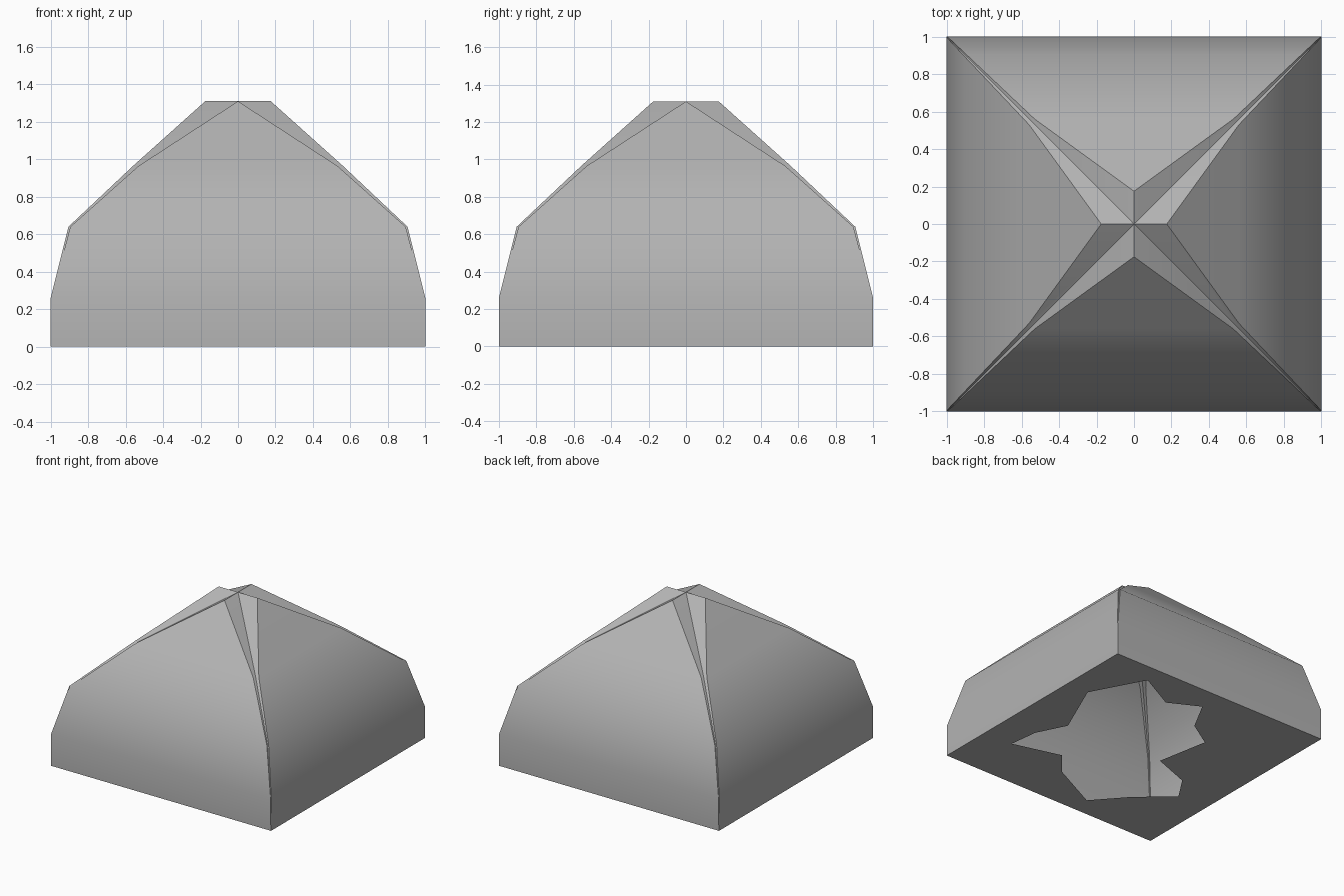
import bpy, bmesh
from mathutils import Matrix, Vector
from math import pi

cube = bpy.data.objects.get("Cube")
if cube:
    bpy.data.objects.remove(cube, do_unlink=True)

GREY = (0.45, 0.45, 0.45, 1)
grey = bpy.data.materials.new("plain_grey")
grey.use_nodes = True
grey.diffuse_color = GREY
grey.node_tree.nodes["Principled BSDF"].inputs["Base Color"].default_value = GREY


def finish(bm, name):
    mesh = bpy.data.meshes.new(name)
    bm.to_mesh(mesh)
    bm.free()
    mesh.materials.append(grey)
    obj = bpy.data.objects.new(name, mesh)
    bpy.context.collection.objects.link(obj)
    return obj


# Wall profile: distance from centre, height, half width of the panel
PROFILE = [(1, 0, 0.998), (1, 0.26, 0.996), (0.905, 0.64, 0.895),
           (0.56, 0.965, 0.53), (0.175, 1.31, 0)]
TOP = PROFILE[-1][1]

# Four curved panels, joined by narrow valleys along the diagonals
bm = bmesh.new()
for side in range(4):
    turn = Matrix.Rotation(side * pi / 2, 3, 'Z')
    next_turn = Matrix.Rotation((side + 1) * pi / 2, 3, 'Z')
    rows = []
    for dist, z, width in PROFILE:
        points = [turn @ Vector((-width, -dist, z)),
                  turn @ Vector((width, -dist, z)),
                  turn @ Vector((width, -width, z)),
                  next_turn @ Vector((-width, -dist, z))]
        rows.append([bm.verts.new(p) for p in points])
    for low, high in zip(rows, rows[1:]):
        for i in range(3):
            bm.faces.new((low[i], low[i + 1], high[i + 1], high[i]))
bmesh.ops.remove_doubles(bm, verts=bm.verts, dist=0.0005)

# Panels are smooth up their curve; ridges and valleys stay sharp
for face in bm.faces:
    face.smooth = True
for edge in bm.edges:
    a, b = edge.verts
    edge.smooth = abs(a.co.z - b.co.z) < 0.001 and a.co.z < TOP - 0.01
finish(bm, "roof_shell")

# Flat floor with a ragged opening
HOLE = [(0.57, 0.84), (0.25, 0.67), (0, 0.8), (-0.14, 0.54), (-0.36, 0.4),
        (-0.28, -0.03), (-0.6, -0.15), (-0.73, -0.35), (-0.46, -0.59),
        (-0.24, -0.84), (0.18, -0.63), (0.34, -0.44), (0.74, -0.55),
        (0.71, -0.31), (0.59, -0.07), (0.8, 0.41)]
SQUARE = [(-1, -1), (1, -1), (1, 1), (-1, 1)]
bm = bmesh.new()
edges = []
for loop in (SQUARE, HOLE):
    verts = [bm.verts.new((x, y, 0)) for x, y in loop]
    edges += [bm.edges.new((v, verts[i - 1])) for i, v in enumerate(verts)]
bmesh.ops.triangle_fill(bm, edges=edges, use_beauty=True, normal=(0, 0, -1))
for face in bm.faces:
    face.normal_update()
    if face.normal.z > 0:
        face.normal_flip()
finish(bm, "floor_plate")
